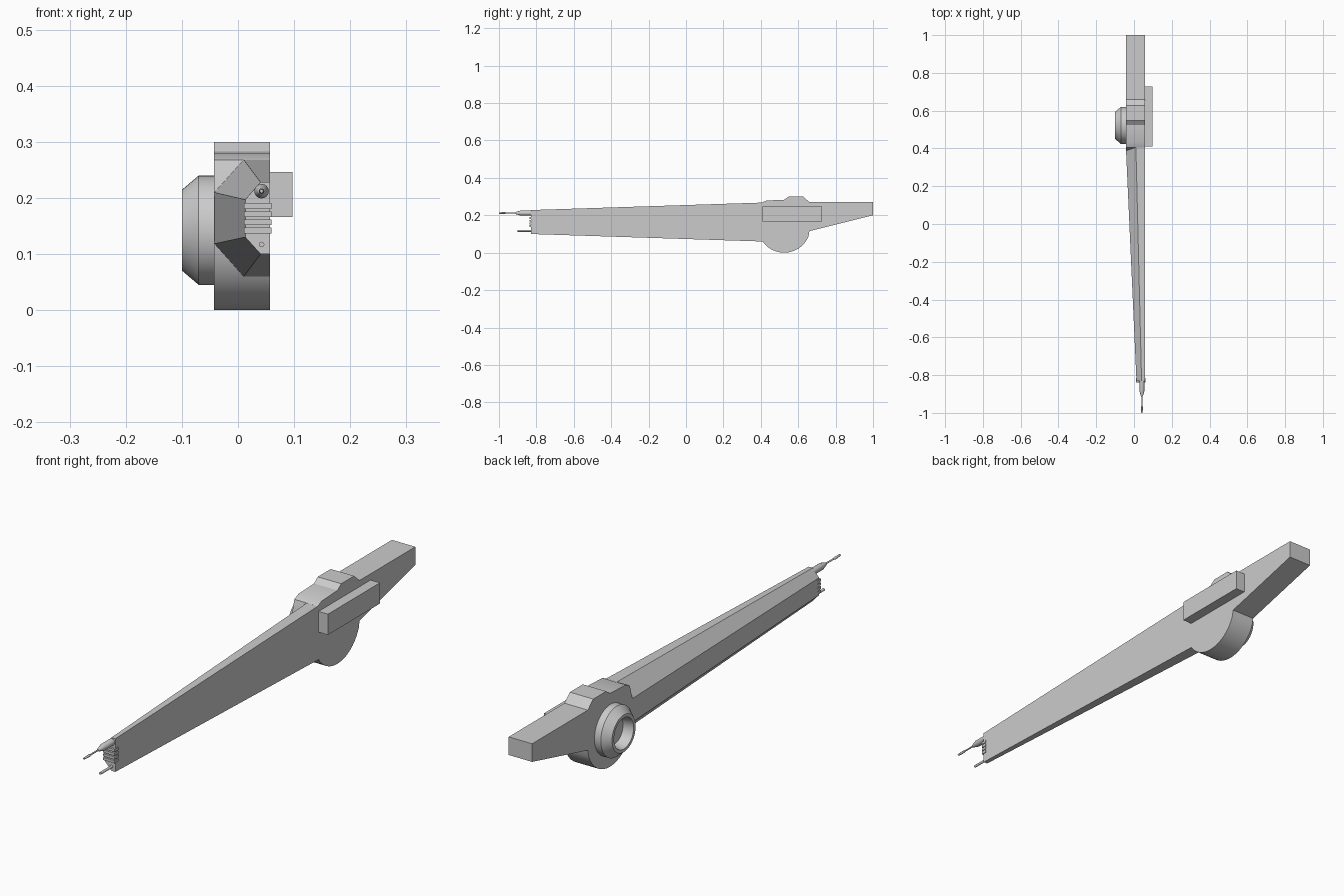
import bpy, bmesh, math
from mathutils import Vector

if "Cube" in bpy.data.objects:
    bpy.data.objects.remove(bpy.data.objects["Cube"])


def loft(name, rings, smooth=False):
    """Skin a list of equal-sized point rings and cap both ends."""
    bm = bmesh.new()
    rows = [[bm.verts.new(p) for p in ring] for ring in rings]
    n = len(rows[0])
    for a, b in zip(rows, rows[1:]):
        for i in range(n):
            j = (i + 1) % n
            bm.faces.new((a[i], a[j], b[j], b[i]))
    bm.faces.new(rows[0])
    bm.faces.new(rows[-1])
    bmesh.ops.recalc_face_normals(bm, faces=bm.faces)
    mesh = bpy.data.meshes.new(name)
    bm.to_mesh(mesh)
    bm.free()
    obj = bpy.data.objects.new(name, mesh)
    bpy.context.collection.objects.link(obj)
    if smooth:
        bpy.ops.object.select_all(action='DESELECT')
        obj.select_set(True)
        bpy.context.view_layer.objects.active = obj
        bpy.ops.object.shade_smooth_by_angle(angle=math.radians(25))
    return obj


def lathe(name, axis, origin, profile, sides):
    """Turn (distance, radius) pairs around the x or y axis."""
    along = Vector((1, 0, 0)) if axis == 'x' else Vector((0, 1, 0))
    side = Vector((0, 1, 0)) if axis == 'x' else Vector((1, 0, 0))
    up = Vector((0, 0, 1))
    turns = [2 * math.pi * i / sides for i in range(sides)]
    rings = [[Vector(origin) + along * d + (side * math.cos(t) + up * math.sin(t)) * r
              for t in turns] for d, r in profile]
    return loft(name, rings, True)


def box(name, x, y, z):
    return loft(name, [[(x[0], v, z[0]), (x[1], v, z[0]), (x[1], v, z[1]), (x[0], v, z[1])]
                       for v in y])


# Rear body: side outline with a round belly, extruded across x
LEFT, RIGHT = -0.043, 0.057
outline = [(0.385, 0.20), (0.405, 0.268), (0.43, 0.279), (0.525, 0.283), (0.548, 0.30),
           (0.627, 0.30), (0.66, 0.27), (1.0, 0.27), (1.0, 0.20), (0.66, 0.115)]
for i in range(25):
    a = math.radians(-22 - 158 * i / 24)
    outline.append((0.525 + 0.14 * math.cos(a), 0.14 + 0.14 * math.sin(a)))
loft("rear_body", [[(x, y, z) for y, z in outline] for x in (LEFT, RIGHT)], True)

# Long tapered front boom: half-octagon section, flat on the right
back = [(RIGHT, 0.06), (0.01, 0.06), (LEFT, 0.118), (LEFT, 0.21), (0.01, 0.268), (RIGHT, 0.268)]
front = [(RIGHT, 0.10), (0.040, 0.10), (0.013, 0.13), (0.013, 0.197), (0.040, 0.228), (RIGHT, 0.228)]
loft("front_boom", [[(x, 0.41, z) for x, z in back], [(x, -0.83, z) for x, z in front]])

# Round housing on the left with a recessed centre
lathe("round_housing", 'x', (0, 0.522, 0.1425),
      [(-0.035, 0.0975), (-0.07, 0.0975), (-0.10, 0.072), (-0.10, 0.060), (-0.06, 0.052)], 40)

# Side box on the right
box("side_box", (0.05, 0.097), (0.41, 0.727), (0.166, 0.246))

# Stacked bars on the nose
for i in range(4):
    z = 0.137 + i * 0.0145
    box(f"nose_bar_{i + 1}", (0.011, 0.060), (-0.838, -0.815), (z, z + 0.010))

# Main gun with stepped barrel
lathe("main_gun", 'y', (0.042, 0, 0.212),
      [(-0.80, 0.013), (-0.885, 0.013), (-0.91, 0.006), (-0.913, 0.003), (-0.962, 0.003),
       (-0.968, 0.005), (-0.997, 0.004), (-1.0, 0.003)], 16)

# Small lower gun
lathe("lower_gun", 'y', (0.042, 0, 0.117), [(-0.80, 0.005), (-0.90, 0.005)], 12)
